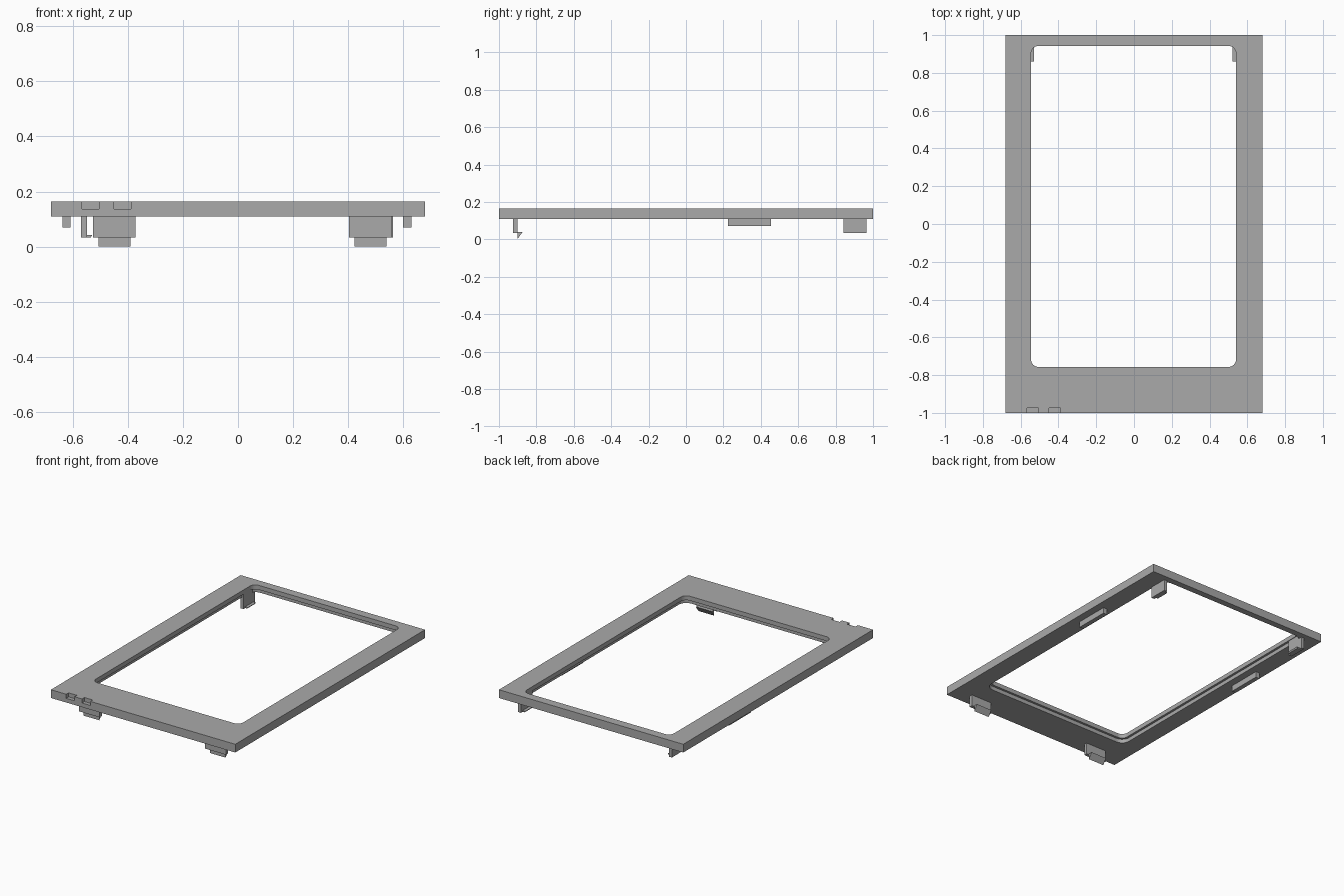
import bpy
import bmesh
from math import cos, sin, pi

cube = bpy.data.objects.get("Cube")
if cube:
    bpy.data.objects.remove(cube, do_unlink=True)

grey = bpy.data.materials.new("plain grey plastic")
grey.use_nodes = True
colour = (0.4, 0.4, 0.4, 1)
grey.diffuse_color = colour
grey.node_tree.nodes["Principled BSDF"].inputs["Base Color"].default_value = colour


def prism(name, outline, offset):
    """Extrude a planar outline of 3D points along an offset vector."""
    bm = bmesh.new()
    face = bm.faces.new([bm.verts.new(p) for p in outline])
    extruded = bmesh.ops.extrude_face_region(bm, geom=[face])
    moved = [v for v in extruded["geom"] if isinstance(v, bmesh.types.BMVert)]
    bmesh.ops.translate(bm, verts=moved, vec=offset)
    bmesh.ops.recalc_face_normals(bm, faces=bm.faces)
    mesh = bpy.data.meshes.new(name)
    bm.to_mesh(mesh)
    bm.free()
    mesh.materials.append(grey)
    obj = bpy.data.objects.new(name, mesh)
    bpy.context.collection.objects.link(obj)
    return obj


def box(name, x, y, z):
    outline = [(x[0], y[0], z[0]), (x[1], y[0], z[0]),
               (x[1], y[1], z[0]), (x[0], y[1], z[0])]
    return prism(name, outline, (0, 0, z[1] - z[0]))


def rounded_block(name, x, y, z, r, steps=8):
    outline = []
    corners = [(x[1] - r, y[1] - r), (x[0] + r, y[1] - r),
               (x[0] + r, y[0] + r), (x[1] - r, y[0] + r)]
    for i, (cx, cy) in enumerate(corners):
        for k in range(steps + 1):
            a = (i + k / steps) * pi / 2
            outline.append((cx + r * cos(a), cy + r * sin(a), z[0]))
    return prism(name, outline, (0, 0, z[1] - z[0]))


def cut(target, cutter):
    cutter.hide_render = True
    mod = target.modifiers.new("cut", "BOOLEAN")
    mod.operation = "DIFFERENCE"
    mod.solver = "EXACT"
    mod.object = cutter
    bpy.context.view_layer.objects.active = target
    bpy.ops.object.modifier_apply(modifier=mod.name)
    bpy.data.objects.remove(cutter, do_unlink=True)


BOTTOM, TOP, LEDGE, CLIP = 0.109, 0.164, 0.135, 0.033

# Bezel frame with a rounded window and a stepped underside
frame = box("bezel_frame", (-0.68, 0.68), (-1, 1), (BOTTOM, TOP))
cut(frame, rounded_block("window_cutter", (-0.545, 0.54), (-0.757, 0.943), (0, 0.3), 0.04))
d = 0.015
cut(frame, rounded_block("recess_cutter", (-0.545 - d, 0.54 + d),
                         (-0.757 - d, 0.943 + d), (0, LEDGE), 0.04 + d))

# Two small notches in the front top edge
for x0 in (-0.567, -0.45):
    cut(frame, box("notch_cutter", (x0, x0 + 0.062), (-1.1, -0.975), (0.137, 0.3)))

# Front clips: a plate with a wedge hook pointing inward
for side, x0 in (("right", -0.527), ("left", 0.404)):
    box(f"front_clip_{side}", (x0, x0 + 0.154), (-0.925, -0.902), (CLIP, BOTTOM))
    x1 = x0 + 0.02
    hook = [(x1, -0.902, 0.038), (x1, -0.875, 0.038), (x1, -0.902, 0)]
    prism(f"front_hook_{side}", hook, (0.116, 0, 0))

# Back clips: plates beside the window with small inward hooks
for side, x0, inward in (("right", -0.549, 1), ("left", 0.542, -1)):
    box(f"back_clip_{side}", sorted((x0, x0 - inward * 0.022)), (0.842, 0.965), (CLIP, LEDGE))
    hook = [(x0, 0.86, CLIP), (x0, 0.86, 0.042),
            (x0 + inward * 0.02, 0.86, 0.042), (x0 + inward * 0.014, 0.86, CLIP)]
    prism(f"back_hook_{side}", hook, (0, 0.085, 0))

# Locating tabs under the long sides
for side, x0 in (("right", -0.638), ("left", 0.6)):
    box(f"side_tab_{side}", (x0, x0 + 0.03), (0.225, 0.455), (0.07, BOTTOM))
